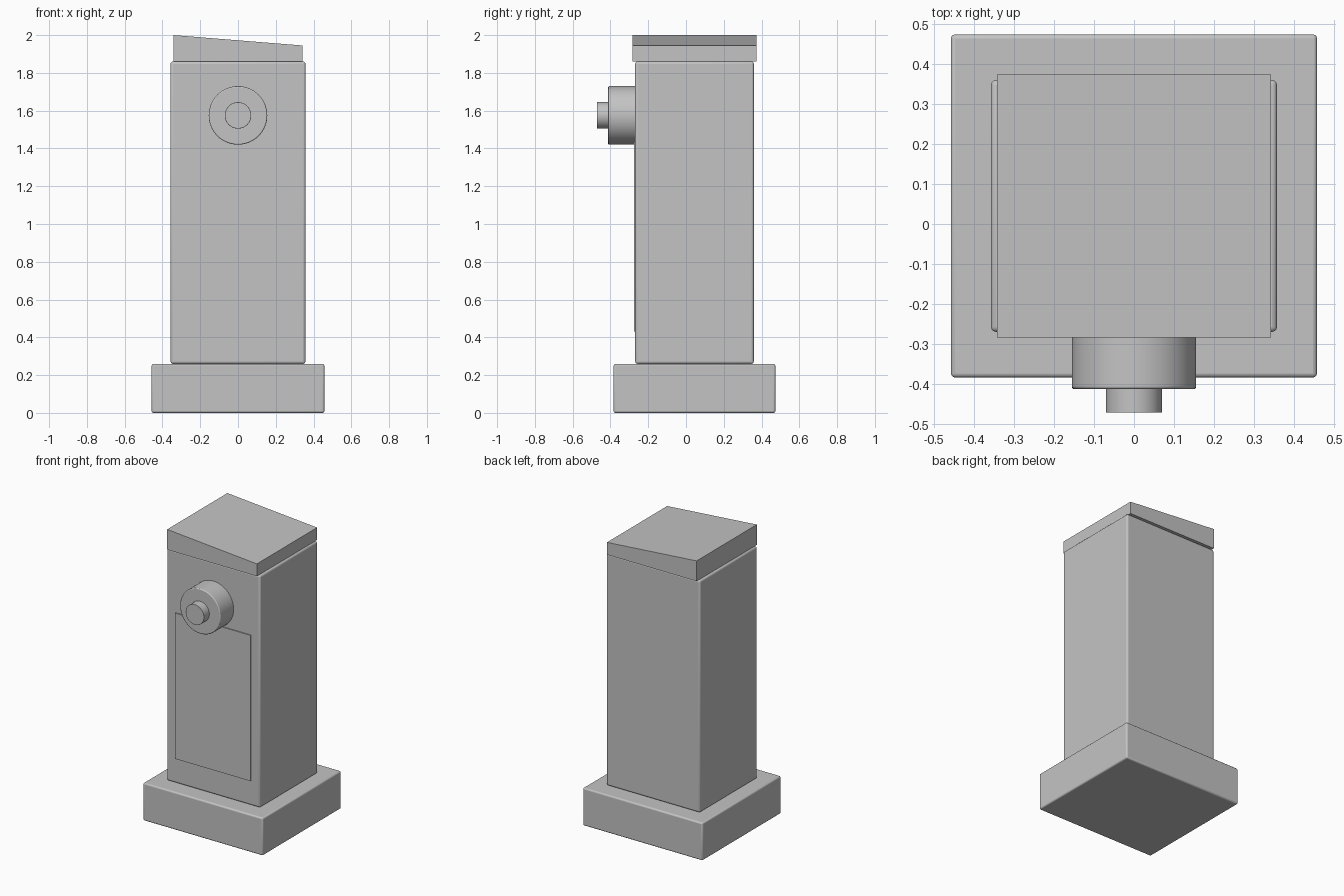
import bpy
import math

cube = bpy.data.objects.get("Cube")
if cube:
    bpy.data.objects.remove(cube, do_unlink=True)

GREY = (0.55, 0.55, 0.55, 1)
grey = bpy.data.materials.new("plain grey")
grey.use_nodes = True
grey.diffuse_color = GREY
grey.node_tree.nodes["Principled BSDF"].inputs["Base Color"].default_value = GREY

CENTRE_Y = 0.045  # pillar axis, set back to leave room for the knob


def finish(obj, name, bevel):
    """Name, colour, soften the edges and shade a part."""
    obj.name = name
    obj.data.materials.append(grey)
    if bevel:
        mod = obj.modifiers.new("soft edges", 'BEVEL')
        mod.width = bevel
        mod.segments = 3
        mod.limit_method = 'ANGLE'
    bpy.ops.object.shade_smooth_by_angle(angle=math.radians(35))
    return obj


def box(name, width, y0, y1, z0, z1, bevel=0):
    bpy.ops.mesh.primitive_cube_add(size=1, location=(0, (y0 + y1) / 2, (z0 + z1) / 2))
    obj = bpy.context.object
    obj.scale = (width, y1 - y0, z1 - z0)
    bpy.ops.object.transform_apply(location=False, rotation=False, scale=True)
    return finish(obj, name, bevel)


def knob(name, radius, y0, y1, z, bevel):
    bpy.ops.mesh.primitive_cylinder_add(
        vertices=64, radius=radius, depth=y1 - y0,
        location=(0, (y0 + y1) / 2, z), rotation=(math.pi / 2, 0, 0))
    return finish(bpy.context.object, name, bevel)


# Plinth and pillar
box("plinth", 0.914, CENTRE_Y - 0.428, CENTRE_Y + 0.428, 0, 0.26, 0.01)
box("pillar", 0.714, CENTRE_Y - 0.314, CENTRE_Y + 0.314, 0.26, 1.86, 0.012)

# Lid, sloping down towards +x
lid = box("sloping_lid", 0.684, CENTRE_Y - 0.328, CENTRE_Y + 0.328, 1.86, 2.0)
for v in lid.data.vertices:
    if v.co.x > 0 and v.co.z > 0:
        v.co.z -= 0.055

# Thin door panel on the front
box("front_panel", 0.574, -0.276, -0.262, 0.43, 1.435)

# Round knob with its button
knob("knob", 0.155, -0.412, -0.26, 1.575, 0.006)
knob("knob_button", 0.07, -0.471, -0.40, 1.575, 0.002)
